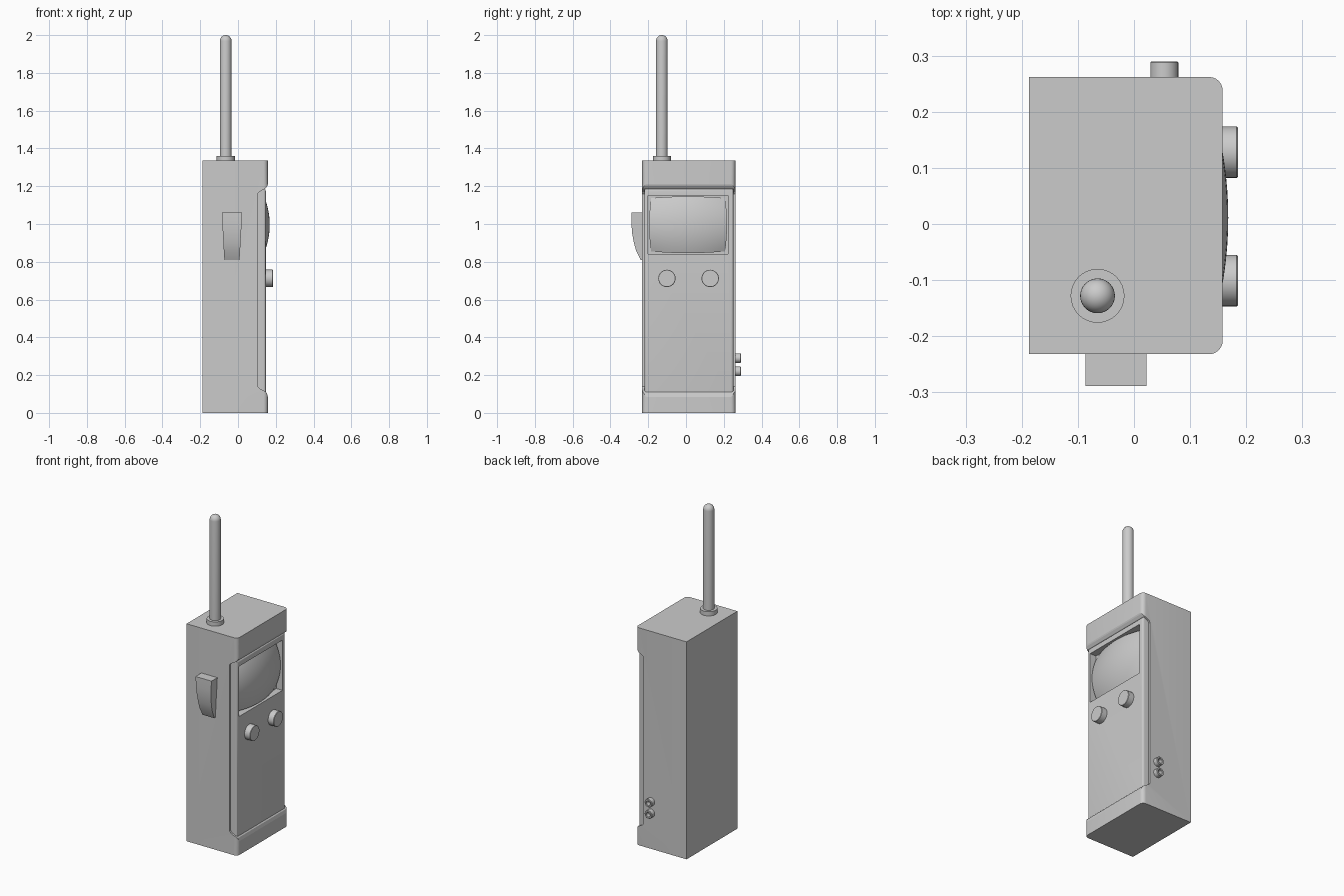
import bpy, bmesh
from math import sin, cos, pi, radians
from mathutils import Vector, Matrix

if "Cube" in bpy.data.objects:
    bpy.data.objects.remove(bpy.data.objects["Cube"])

AXES = {
    'X': Matrix.Rotation(pi / 2, 4, 'Y'),
    'Y': Matrix.Rotation(-pi / 2, 4, 'X'),
    'Z': Matrix.Identity(4),
}


def finish(name, bm, smooth=True):
    bmesh.ops.recalc_face_normals(bm, faces=bm.faces)
    me = bpy.data.meshes.new(name)
    bm.to_mesh(me)
    bm.free()
    ob = bpy.data.objects.new(name, me)
    bpy.context.collection.objects.link(ob)
    if smooth:
        bpy.ops.object.select_all(action='DESELECT')
        bpy.context.view_layer.objects.active = ob
        ob.select_set(True)
        bpy.ops.object.shade_smooth_by_angle(angle=radians(32))
    return ob


def prism(points, offset):
    """Closed polygon extruded along an offset vector."""
    bm = bmesh.new()
    face = bm.faces.new([bm.verts.new(p) for p in points])
    ext = bmesh.ops.extrude_face_region(bm, geom=[face])
    top = [v for v in ext['geom'] if isinstance(v, bmesh.types.BMVert)]
    bmesh.ops.translate(bm, verts=top, vec=offset)
    return bm


def box(x0, x1, y0, y1, z0, z1):
    return prism([(x0, y0, z0), (x1, y0, z0), (x1, y1, z0), (x0, y1, z0)], (0, 0, z1 - z0))


def lathe(name, profile, origin, axis='Z', steps=32):
    """Revolve (radius, height) points around an axis through origin."""
    bm = bmesh.new()
    verts = [bm.verts.new((r, 0, h)) for r, h in profile]
    edges = [bm.edges.new(pair) for pair in zip(verts, verts[1:])]
    bmesh.ops.spin(bm, geom=verts + edges, cent=(0, 0, 0), axis=(0, 0, 1),
                   angle=2 * pi, steps=steps)
    bmesh.ops.remove_doubles(bm, verts=bm.verts, dist=1e-5)
    bm.transform(Matrix.Translation(origin) @ AXES[axis])
    return finish(name, bm)


def cut(ob, cutter):
    cutter.hide_render = True
    cutter.hide_set(True)
    mod = ob.modifiers.new('cut', 'BOOLEAN')
    mod.operation = 'DIFFERENCE'
    mod.solver = 'EXACT'
    mod.object = cutter


X0, X1, Y0, Y1, TOP = -0.187, 0.158, -0.232, 0.262, 1.335

# Case with rounded vertical edges on the screen side
R = 0.024
outline = [(X0, Y1, 0), (X0, Y0, 0)]
for cy, start in ((Y0 + R, -pi / 2), (Y1 - R, 0)):
    outline += [(X1 - R + R * cos(start + i * pi / 12), cy + R * sin(start + i * pi / 12), 0)
                for i in range(7)]
case = finish('case', prism(outline, (0, 0, TOP)))

# Notch between the top and bottom caps
notch = [(0.2, 0.07), (0.158, 0.085), (0.153, 0.105), (0.143, 0.115), (0.115, 0.128),
         (0.105, 0.14), (0.105, 1.16), (0.112, 1.17), (0.145, 1.188), (0.155, 1.202),
         (0.158, 1.21), (0.2, 1.21)]
cut(case, finish('notch_cutter',
                 prism([(x, -0.4, z) for x, z in notch], (0, 0.8, 0)), False))

# Front panel with softened edges
bm = box(0.08, 0.147, -0.221, 0.251, 0.09, 1.187)
edges = [e for e in bm.edges if all(v.co.x > 0.14 for v in e.verts)]
bmesh.ops.bevel(bm, geom=edges, offset=0.012, segments=4, profile=0.5, affect='EDGES')
panel = finish('front_panel', bm)
cut(panel, finish('screen_cutter', box(0.104, 0.2, -0.2, 0.222, 0.842, 1.15), False))

# Bulging screen with bowed edges and a skirt down to the recess floor
N = 16
bm = bmesh.new()
bmesh.ops.create_grid(bm, x_segments=N, y_segments=N, size=1)
for v in bm.verts:
    u, w = v.co.x, v.co.y
    v.co = Vector((0.168 - 0.031 * u * u - 0.03 * w * w,
                   0.011 + 0.206 * u * (1 - 0.05 * w * w),
                   0.996 + 0.150 * w * (1 - 0.06 * u * u)))
rim = [e for e in bm.edges if e.is_boundary]
ext = bmesh.ops.extrude_edge_only(bm, edges=rim)
for v in ext['geom']:
    if isinstance(v, bmesh.types.BMVert):
        v.co.x = 0.1
finish('screen', bm)

# Round buttons below the screen
for i, y in enumerate((-0.101, 0.128)):
    lathe(f'button_{i + 1}', [(0, 0), (0.046, 0), (0.046, 0.045), (0.044, 0.047), (0, 0.047)],
          (0.138, y, 0.712), 'X')

# Hollow sockets on the side
for i, z in enumerate((0.22, 0.29)):
    lathe(f'socket_{i + 1}',
          [(0, 0), (0.025, 0), (0.025, 0.036), (0.023, 0.038), (0.015, 0.038),
           (0.013, 0.036), (0.013, 0.012), (0, 0.012)],
          (0.054, Y1 - 0.01, z), 'Y', 24)

# Tapered talk switch with a curved outer face
bm = bmesh.new()
rings = []
for y, z, half in ((-0.289, 1.06, 0.054), (-0.289, 1.0, 0.051), (-0.285, 0.95, 0.048),
                   (-0.276, 0.90, 0.045), (-0.263, 0.855, 0.043), (-0.240, 0.81, 0.040)):
    rings.append([bm.verts.new((-0.032 + s * half, yy, z))
                  for s, yy in ((-1, y), (1, y), (1, Y0 + 0.01), (-1, Y0 + 0.01))])
for a, b in zip(rings, rings[1:]):
    for i in range(4):
        j = (i + 1) % 4
        bm.faces.new((a[i], a[j], b[j], b[i]))
bm.faces.new(rings[0])
bm.faces.new(rings[-1])
finish('talk_switch', bm)

# Antenna with domed tip, and its collar
base = (-0.065, -0.128, TOP - 0.01)
length, r = 2.0 - base[2], 0.031
dome = [(r * cos(i * pi / 16), length - r + r * sin(i * pi / 16)) for i in range(8)]
lathe('antenna', [(0, 0), (r, 0)] + dome + [(0, length)], base)
lathe('antenna_collar', [(0, 0), (0.048, 0), (0.048, 0.036), (0, 0.036)], base)
